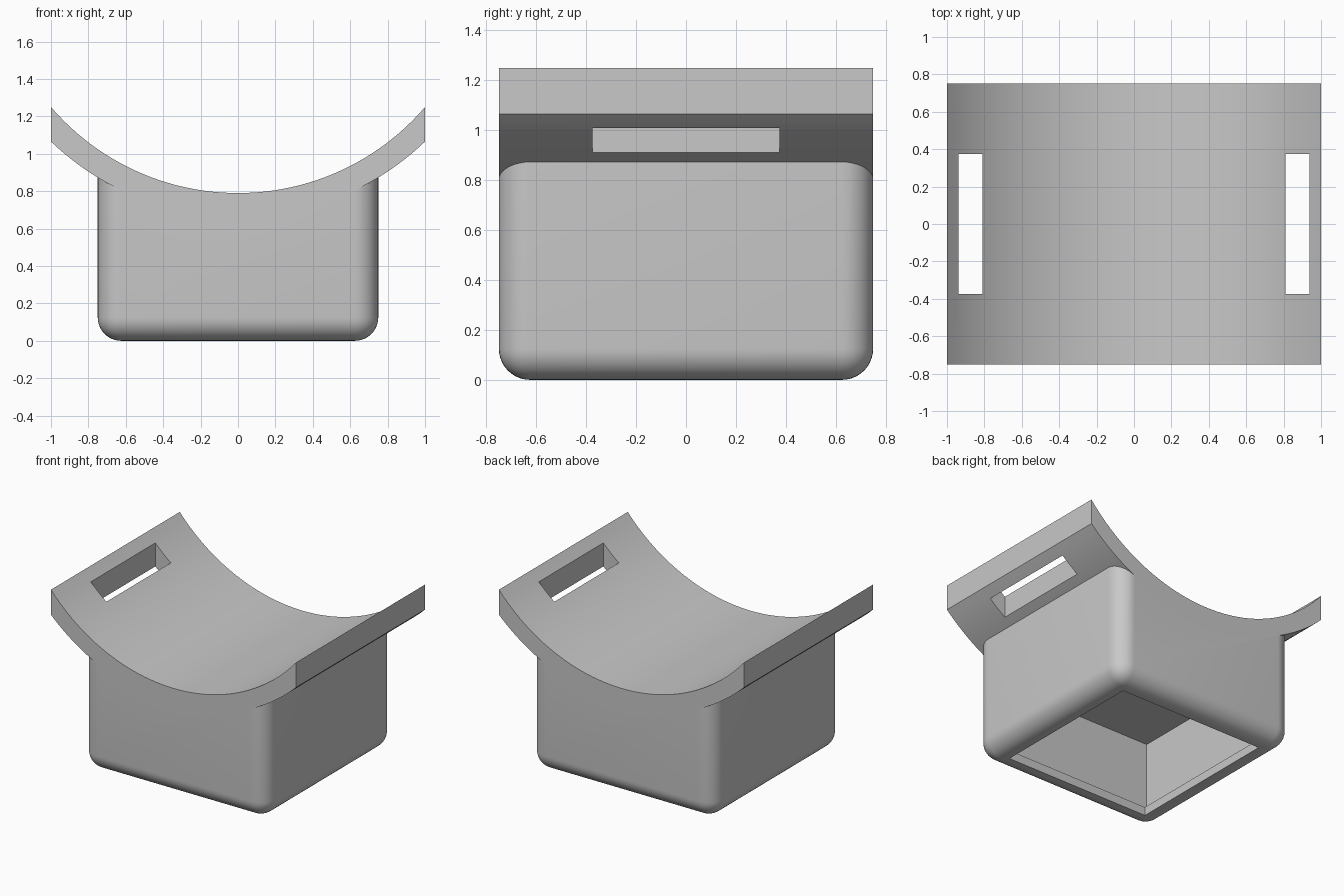
import bpy, bmesh, math

cube = bpy.data.objects.get("Cube")
if cube:
    bpy.data.objects.remove(cube, do_unlink=True)

AXIS_Z = 2.107            # height of the saddle arc's centre
R_IN, R_OUT = 1.317, 1.444
HALF = 0.75               # half size of the box
WALL = 0.0625             # wall and rim thickness
INNER = HALF - WALL
MOUTH = 0.59              # half size of the opening underneath

grey = bpy.data.materials.new("light_grey")
grey.use_nodes = True
grey.diffuse_color = (0.58, 0.58, 0.58, 1)
grey.node_tree.nodes["Principled BSDF"].inputs["Base Color"].default_value = (0.58, 0.58, 0.58, 1)


def add_object(name, bm):
    bmesh.ops.recalc_face_normals(bm, faces=bm.faces)
    mesh = bpy.data.meshes.new(name)
    bm.to_mesh(mesh)
    bm.free()
    mesh.materials.append(grey)
    obj = bpy.data.objects.new(name, mesh)
    bpy.context.collection.objects.link(obj)
    return obj


def block(name, x, y, z, round_edge=None, radius=0):
    """Box from (min, max) pairs, rounding the edges that round_edge accepts."""
    bm = bmesh.new()
    bmesh.ops.create_cube(bm, size=1)
    for v in bm.verts:
        v.co = [pair[c > 0] for pair, c in zip((x, y, z), v.co)]
    if round_edge:
        edges = [e for e in bm.edges if round_edge(e)]
        bmesh.ops.bevel(bm, geom=edges, offset=radius, segments=10,
                        profile=0.5, affect='EDGES')
    return add_object(name, bm)


def extrude_profile(name, points, half_depth):
    """Prism along y from a list of (x, z) points."""
    bm = bmesh.new()
    face = bm.faces.new([bm.verts.new((px, -half_depth, pz)) for px, pz in points])
    new = bmesh.ops.extrude_face_region(bm, geom=[face])["geom"]
    bmesh.ops.translate(bm, vec=(0, 2 * half_depth, 0),
                        verts=[g for g in new if isinstance(g, bmesh.types.BMVert)])
    return add_object(name, bm)


def arc(radius, steps=48):
    """Arc under the axis, spanning x = -1 to 1."""
    end = math.asin(1 / radius)
    angles = [end * (2 * i / steps - 1) for i in range(steps + 1)]
    return [(radius * math.sin(a), AXIS_Z - radius * math.cos(a)) for a in angles]


def combine(target, other, operation):
    mod = target.modifiers.new(operation.lower(), 'BOOLEAN')
    mod.operation = operation
    mod.solver = 'EXACT'
    mod.object = other
    bpy.context.view_layer.objects.active = target
    bpy.ops.object.modifier_apply(modifier=mod.name)
    bpy.data.objects.remove(other, do_unlink=True)


# Box with rounded upright and bottom edges
def rounded(edge):
    a, b = (v.co for v in edge.verts)
    return abs(a.z - b.z) > 0.1 or max(a.z, b.z) < 0.1


body = block("saddle_box", (-HALF, HALF), (-HALF, HALF), (0, 1.2), rounded, 0.125)

# Trim the box top to the arc, then join the curved saddle
trim = extrude_profile("trim_cutter", arc((R_IN + R_OUT) / 2) + [(1, 2), (-1, 2)], 1)
combine(body, trim, 'DIFFERENCE')
saddle = extrude_profile("saddle", arc(R_OUT) + arc(R_IN)[::-1], HALF)
combine(body, saddle, 'UNION')

# Strap slots through both wings
for side in (-1, 1):
    xs = sorted((side * 0.81, side * 0.937))
    slot = block("slot_cutter", xs, (-0.375, 0.375), (0.5, 1.5))
    combine(body, slot, 'DIFFERENCE')

# Thin-walled hollow inside, with a narrower opening underneath
cavity = block("cavity_cutter", (-INNER, INNER), (-INNER, INNER), (WALL, 0.625))
combine(body, cavity, 'DIFFERENCE')
opening = block("opening_cutter", (-MOUTH, MOUTH), (-MOUTH, MOUTH), (-0.1, 0.2))
combine(body, opening, 'DIFFERENCE')

# Smooth shading with crisp edges
bpy.ops.object.select_all(action='DESELECT')
body.select_set(True)
bpy.context.view_layer.objects.active = body
bpy.ops.object.shade_smooth_by_angle(angle=math.radians(30))
